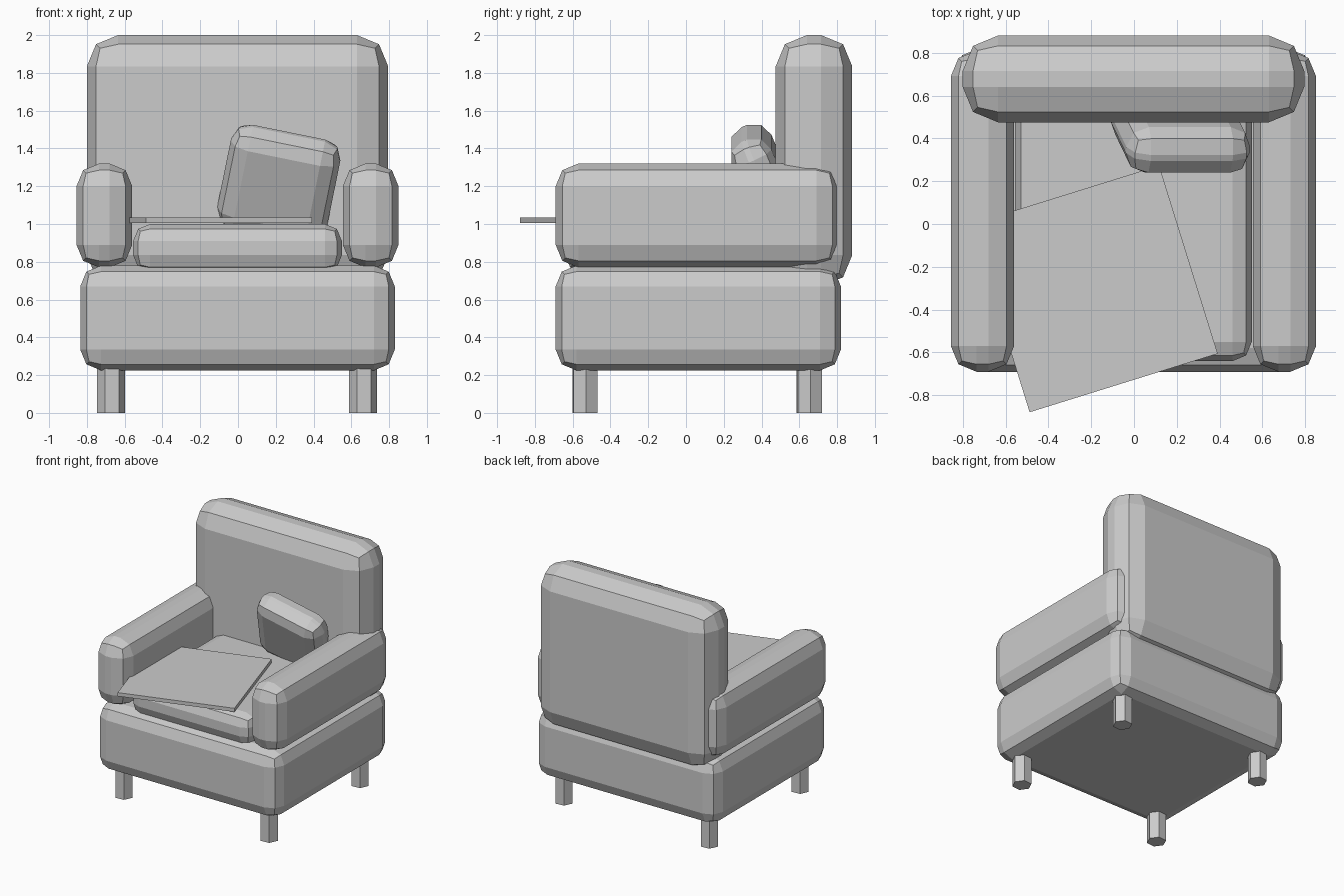
import bpy
import bmesh
from math import radians
from mathutils import Matrix, Vector

if "Cube" in bpy.data.objects:
    bpy.data.objects.remove(bpy.data.objects["Cube"])


def finish(name, bm, location=(0, 0, 0), rotation=(0, 0, 0)):
    mesh = bpy.data.meshes.new(name)
    bm.to_mesh(mesh)
    bm.free()
    obj = bpy.data.objects.new(name, mesh)
    obj.location = location
    obj.rotation_euler = rotation
    bpy.context.collection.objects.link(obj)
    return obj


def block(name, center, size, bevel=0.0, rotation=(0, 0, 0)):
    """Box with optional faceted, two-segment rounded edges."""
    bm = bmesh.new()
    bmesh.ops.create_cube(bm, size=1)
    bmesh.ops.scale(bm, vec=size, verts=bm.verts)
    obj = finish(name, bm, center, rotation)
    if bevel:
        mod = obj.modifiers.new("rounded_edges", 'BEVEL')
        mod.width = bevel
        mod.segments = 2
        mod.limit_method = 'NONE'
    return obj


def span(name, low, high, bevel):
    """Padded block given by its two extreme corners."""
    low, high = Vector(low), Vector(high)
    return block(name, (low + high) / 2, high - low, bevel)


# Upholstered body
span("base", (-0.835, -0.69, 0.225), (0.83, 0.82, 0.78), 0.11)
span("backrest", (-0.80, 0.475, 0.67), (0.795, 0.88, 2.0), 0.165)
span("left_armrest", (-0.855, -0.69, 0.77), (-0.56, 0.81, 1.32), 0.12)
span("right_armrest", (0.555, -0.69, 0.77), (0.85, 0.81, 1.32), 0.12)
span("seat_cushion", (-0.555, -0.64, 0.745), (0.55, 0.60, 1.0), 0.09)

# Loose pillow leaning against the backrest
block("pillow", (0.216, 0.421, 1.213), (0.59, 0.23, 0.59), 0.1,
      (radians(22.5), radians(11.5), 0))

# Thin square board lying askew on the seat
block("board", (-0.185, -0.303, 1.02), (0.92, 0.92, 0.03), 0,
      (0, 0, radians(17.3)))

# Six-sided legs
for side, x in (("left", -0.672), ("right", 0.661)):
    for end, y in (("front", -0.535), ("back", 0.653)):
        bm = bmesh.new()
        bmesh.ops.create_cone(bm, cap_ends=True, segments=6, radius1=0.074,
                              radius2=0.074, depth=0.28)
        # Turn one corner towards the side of the chair
        first = bm.verts[:][0].co if not bm.verts.ensure_lookup_table() else None
        turn = radians(5) - Vector((1, 0)).angle_signed(first.xy) * -1
        bmesh.ops.rotate(bm, verts=bm.verts, matrix=Matrix.Rotation(turn, 3, 'Z'))
        finish(f"{end}_{side}_leg", bm, (x, y, 0.14))
